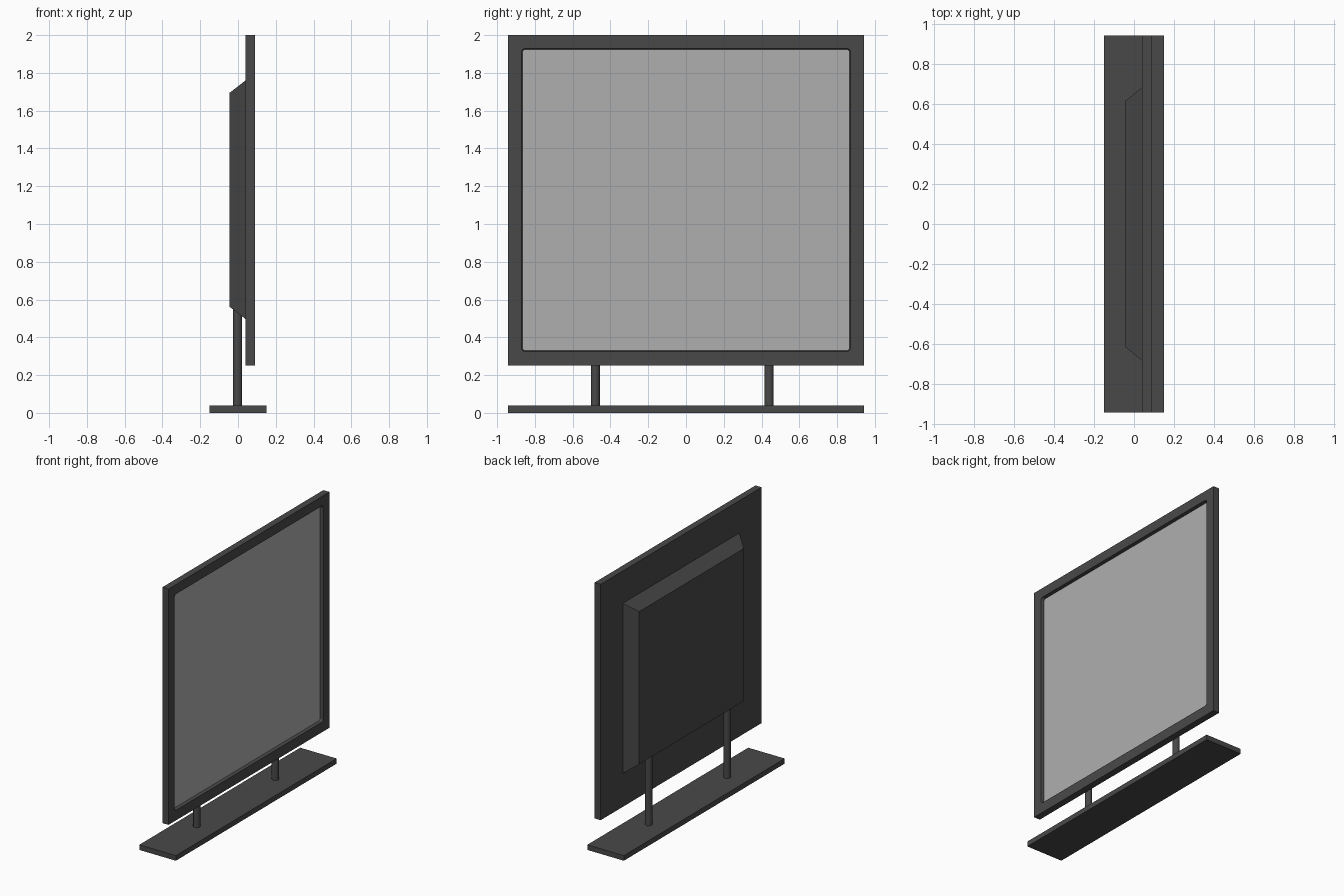
import bpy, bmesh, math
from mathutils import Vector

if "Cube" in bpy.data.objects:
    bpy.data.objects.remove(bpy.data.objects["Cube"])


def material(name, value):
    m = bpy.data.materials.new(name)
    m.diffuse_color = (value, value, value, 1)
    m.use_nodes = True
    m.node_tree.nodes["Principled BSDF"].inputs["Base Color"].default_value = m.diffuse_color
    return m


CHARCOAL = material("charcoal plastic", 0.066)
GREY = material("grey screen", 0.43)


def rect(x, half_y, z0, z1, r=0.0, n=4):
    """Rectangle loop in the YZ plane with rounded corners (r = 0 is sharp)."""
    pts = []
    corners = ((half_y - r, z1 - r), (-half_y + r, z1 - r),
               (-half_y + r, z0 + r), (half_y - r, z0 + r))
    for i, (cy, cz) in enumerate(corners):
        for k in range(n + 1):
            a = math.pi / 2 * (i + k / n)
            pts.append(Vector((x, cy + r * math.cos(a), cz + r * math.sin(a))))
    return pts


def finish(bm, name, mat):
    bmesh.ops.remove_doubles(bm, verts=bm.verts, dist=1e-5)
    bmesh.ops.recalc_face_normals(bm, faces=bm.faces)
    me = bpy.data.meshes.new(name)
    bm.to_mesh(me)
    bm.free()
    me.materials.append(mat)
    ob = bpy.data.objects.new(name, me)
    bpy.context.collection.objects.link(ob)
    return ob


def loft(name, mat, loops):
    """Closed solid skinned through loops of equal length."""
    bm = bmesh.new()
    rings = [[bm.verts.new(p) for p in loop] for loop in loops]
    for a, b in zip(rings, rings[1:]):
        for i in range(len(a)):
            j = (i + 1) % len(a)
            bm.faces.new((a[i], a[j], b[j], b[i]))
    bm.faces.new(rings[0])
    bm.faces.new(rings[-1])
    return finish(bm, name, mat)


# Flat base slab
loft("base", CHARCOAL, [rect(-0.15, 0.943, 0, 0.038), rect(0.15, 0.943, 0, 0.038)])

# Display housing with a recessed, slightly tapered opening
loft("screen_frame", CHARCOAL, [
    rect(0.04, 0.943, 0.25, 2.0),
    rect(0.09, 0.943, 0.25, 2.0),
    rect(0.09, 0.871, 0.325, 1.929, 0.02),
    rect(0.065, 0.866, 0.33, 1.924, 0.015),
])

# Screen plate at the bottom of the recess
loft("screen", GREY, [
    rect(0.062, 0.866, 0.33, 1.924, 0.015),
    rect(0.067, 0.866, 0.33, 1.924, 0.015),
])

# Chamfered rear casing
loft("rear_casing", CHARCOAL, [
    rect(0.04, 0.683, 0.497, 1.76),
    rect(-0.045, 0.613, 0.562, 1.694),
])

# Two round support posts
for name, y in (("right_post", -0.48), ("left_post", 0.44)):
    bpy.ops.mesh.primitive_cylinder_add(vertices=32, radius=0.024, depth=0.57,
                                        location=(-0.002, y, 0.315))
    post = bpy.context.object
    post.name = name
    post.data.materials.append(CHARCOAL)
    bpy.ops.object.shade_smooth_by_angle(angle=math.radians(30))
